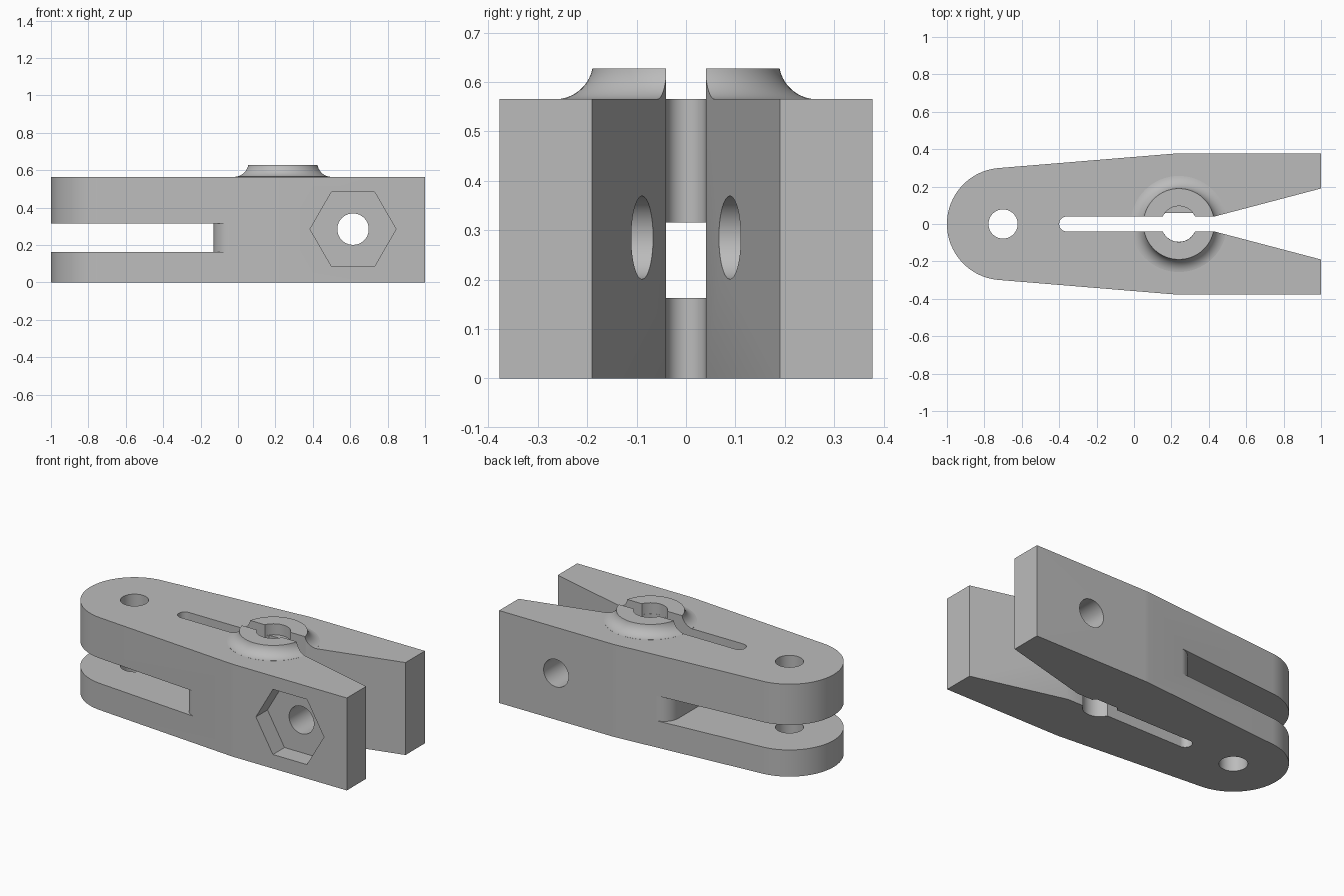
import bpy, bmesh
from math import cos, sin, pi, radians, asin, degrees
from mathutils import Vector

if "Cube" in bpy.data.objects:
    bpy.data.objects.remove(bpy.data.objects["Cube"], do_unlink=True)

HEIGHT = 0.565
PIVOT_X, PIVOT_R = -0.7, 0.3
BOSS_X, WIDE_R = 0.24, 0.377
BOLT_X, BOLT_Z = 0.615, 0.285

grey = bpy.data.materials.new("plain_grey")
grey.use_nodes = True
grey.diffuse_color = (0.5, 0.5, 0.5, 1)
grey.node_tree.nodes["Principled BSDF"].inputs["Base Color"].default_value = (0.5, 0.5, 0.5, 1)


def arc(cx, cy, r, start, end, steps):
    angles = [radians(start + (end - start) * i / steps) for i in range(steps + 1)]
    return [(cx + r * cos(a), cy + r * sin(a)) for a in angles]


def circle(cx, cy, r, sides=72):
    return arc(cx, cy, r, 0, 360, sides)[:-1]


def mirrored(points):
    """Close a +y half outline with its reflection."""
    return points + [(x, -y) for x, y in reversed(points) if abs(y) > 1e-6]


def finish(bm, name):
    bmesh.ops.recalc_face_normals(bm, faces=bm.faces)
    mesh = bpy.data.meshes.new(name)
    bm.to_mesh(mesh)
    bm.free()
    mesh.materials.append(grey)
    obj = bpy.data.objects.new(name, mesh)
    bpy.context.collection.objects.link(obj)
    return obj


def prism(name, outline, low, high, along_y=False):
    bm = bmesh.new()
    place = (lambda p: (p[0], low, p[1])) if along_y else (lambda p: (p[0], p[1], low))
    face = bm.faces.new([bm.verts.new(place(p)) for p in outline])
    push = Vector((0, high - low, 0)) if along_y else Vector((0, 0, high - low))
    made = bmesh.ops.extrude_face_region(bm, geom=[face], use_keep_orig=True)["geom"]
    bmesh.ops.translate(bm, vec=push, verts=[v for v in made if isinstance(v, bmesh.types.BMVert)])
    return finish(bm, name)


def lathe(name, profile, cx, steps=96):
    bm = bmesh.new()
    verts = [bm.verts.new((cx + r, 0, z)) for r, z in profile]
    edges = [bm.edges.new(pair) for pair in zip(verts, verts[1:])]
    bmesh.ops.spin(bm, geom=verts + edges, cent=(cx, 0, 0), axis=(0, 0, 1),
                   angle=2 * pi, steps=steps)
    bmesh.ops.remove_doubles(bm, verts=bm.verts, dist=1e-5)
    return finish(bm, name)


def combine(target, tool, operation="DIFFERENCE"):
    mod = target.modifiers.new(tool.name, "BOOLEAN")
    mod.operation, mod.solver, mod.object = operation, "EXACT", tool
    bpy.context.view_layer.objects.active = target
    bpy.ops.object.modifier_apply(modifier=mod.name)
    bpy.data.objects.remove(tool, do_unlink=True)


# Tapered body: round pivot end, tangent sides, square jaw end
lean = degrees(asin((WIDE_R - PIVOT_R) / (BOSS_X - PIVOT_X)))
half = [(1, WIDE_R)] + arc(BOSS_X, 0, WIDE_R, 90, 90 + lean, 4)
half += arc(PIVOT_X, 0, PIVOT_R, 90 + lean, 180, 32)
body = prism("clamp_body", mirrored(half), 0, HEIGHT)

# Raised boss with a concave flare
flare = arc(0.265, 0.642, 0.077, 191, 264, 14)
profile = [(0, 0.627)] + flare + [(flare[-1][0], 0.45), (0, 0.45)]
combine(body, lathe("boss", profile, BOSS_X), "UNION")

# Flared jaw mouth running into the narrow round-ended slot
mouth = [(1.2, 0.2426), (0.43, 0.04)] + arc(-0.36, 0, 0.04, 90, 180, 12)
combine(body, prism("jaw_slot", mirrored(mouth), -0.2, 0.9))

# Boss bore: D-shaped through hole with a full round counterbore
R = 0.095
flat = degrees(asin(0.06 / R))
bore = arc(BOSS_X, 0, R, 180 - flat, 360 + flat, 60)
combine(body, prism("d_bore", bore, -0.2, 0.9))
combine(body, prism("counterbore", circle(BOSS_X, 0, R + 0.0005), HEIGHT - 0.005, 0.9))

# Pivot hole and fork gap with rounded inner corners
combine(body, prism("pivot_hole", circle(PIVOT_X, 0, 0.078), -0.2, 0.9))
gap = [(-1.2, 0.6), (-0.04, 0.6)] + arc(-0.032, 0.2576, 0.098, 90 + lean, 180, 14)
gap = gap[1:] + [(x, -y) for x, y in reversed(gap[1:])] + [(-1.2, -0.6), (-1.2, 0.6)]
combine(body, prism("fork_gap", gap, 0.163, 0.316))

# Cross bolt hole and hexagonal nut pocket on the front
combine(body, prism("bolt_hole", circle(BOLT_X, BOLT_Z, 0.084), -0.6, 0.6, True))
combine(body, prism("nut_pocket", circle(BOLT_X, BOLT_Z, 0.23, 6), -0.6, -0.265, True))

# Smooth the curves, keep the machined edges crisp
bpy.ops.object.select_all(action="DESELECT")
body.select_set(True)
bpy.context.view_layer.objects.active = body
bpy.ops.object.shade_smooth_by_angle(angle=radians(30))
